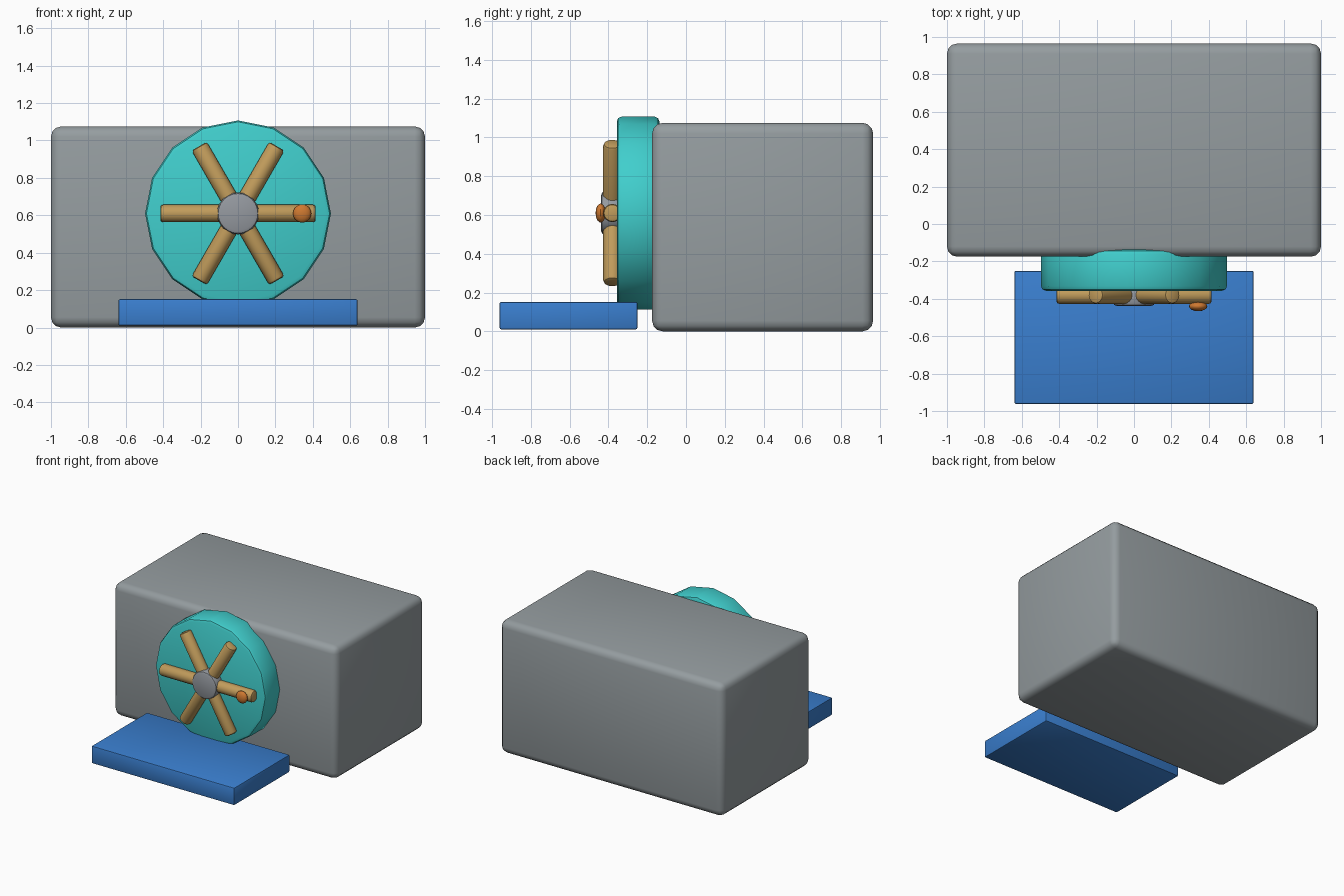
import bpy, math
from mathutils import Matrix

if "Cube" in bpy.data.objects:
    bpy.data.objects.remove(bpy.data.objects["Cube"])


def material(name, rgb):
    m = bpy.data.materials.new(name)
    m.diffuse_color = (*rgb, 1)
    m.use_nodes = True
    m.node_tree.nodes["Principled BSDF"].inputs["Base Color"].default_value = m.diffuse_color
    return m


grey = material("casing grey", (0.30, 0.335, 0.35))
steel = material("hub grey", (0.30, 0.32, 0.35))
teal = material("wheel teal", (0.052, 0.62, 0.61))
blue = material("step blue", (0.042, 0.21, 0.62))
wood = material("spoke wood", (0.53, 0.33, 0.105))
orange = material("knob orange", (0.62, 0.19, 0.03))

HUB_Z = 0.61


def finish(name, mat, bevel=0.0, segments=2):
    """Name, colour, round and smooth the active object."""
    ob = bpy.context.object
    ob.name = name
    ob.data.materials.append(mat)
    if bevel:
        mod = ob.modifiers.new("rounding", 'BEVEL')
        mod.width = bevel
        mod.segments = segments
        mod.limit_method = 'ANGLE'
        mod.angle_limit = math.radians(40)
        bpy.ops.object.modifier_apply(modifier=mod.name)
    bpy.ops.object.shade_smooth_by_angle(angle=math.radians(35))
    return ob


def box(name, mat, lo, hi, bevel, segments):
    bpy.ops.mesh.primitive_cube_add(size=1)
    ob = bpy.context.object
    size = [b - a for a, b in zip(lo, hi)]
    mid = [(a + b) / 2 for a, b in zip(lo, hi)]
    ob.data.transform(Matrix.Translation(mid) @ Matrix.Diagonal((*size, 1)))
    return finish(name, mat, bevel, segments)


def disc(name, mat, sides, radius, y0, y1, bevel):
    """Cylinder along y, with a corner pointing straight up."""
    bpy.ops.mesh.primitive_cylinder_add(
        vertices=sides, radius=radius, depth=y1 - y0,
        location=(0, (y0 + y1) / 2, HUB_Z), rotation=(math.pi / 2, 0, 0))
    return finish(name, mat, bevel)


# Main casing and the step in front of it
box("casing", grey, (-1, -0.175, 0), (1, 0.965, 1.075), 0.055, 3)
box("step", blue, (-0.64, -0.962, 0.01), (0.64, -0.25, 0.152), 0.01, 2)

# Wheel and hub
disc("wheel", teal, 16, 0.497, -0.357, -0.137, 0.025)
disc("hub", steel, 24, 0.112, -0.438, -0.34, 0.02)

# Three crossing bars make six spokes
for i in range(3):
    bpy.ops.mesh.primitive_cylinder_add(
        vertices=16, radius=0.047, depth=0.83,
        location=(0, -0.38, HUB_Z),
        rotation=(0, math.radians(30 + 60 * i), 0))
    finish(f"spoke_bar_{i + 1}", wood, 0.015)

# Flattened knob on one spoke
bpy.ops.mesh.primitive_uv_sphere_add(segments=16, ring_count=10, radius=1)
bpy.context.object.data.transform(
    Matrix.Translation((0.343, -0.44, HUB_Z)) @ Matrix.Diagonal((0.049, 0.026, 0.049, 1)))
finish("knob", orange)
